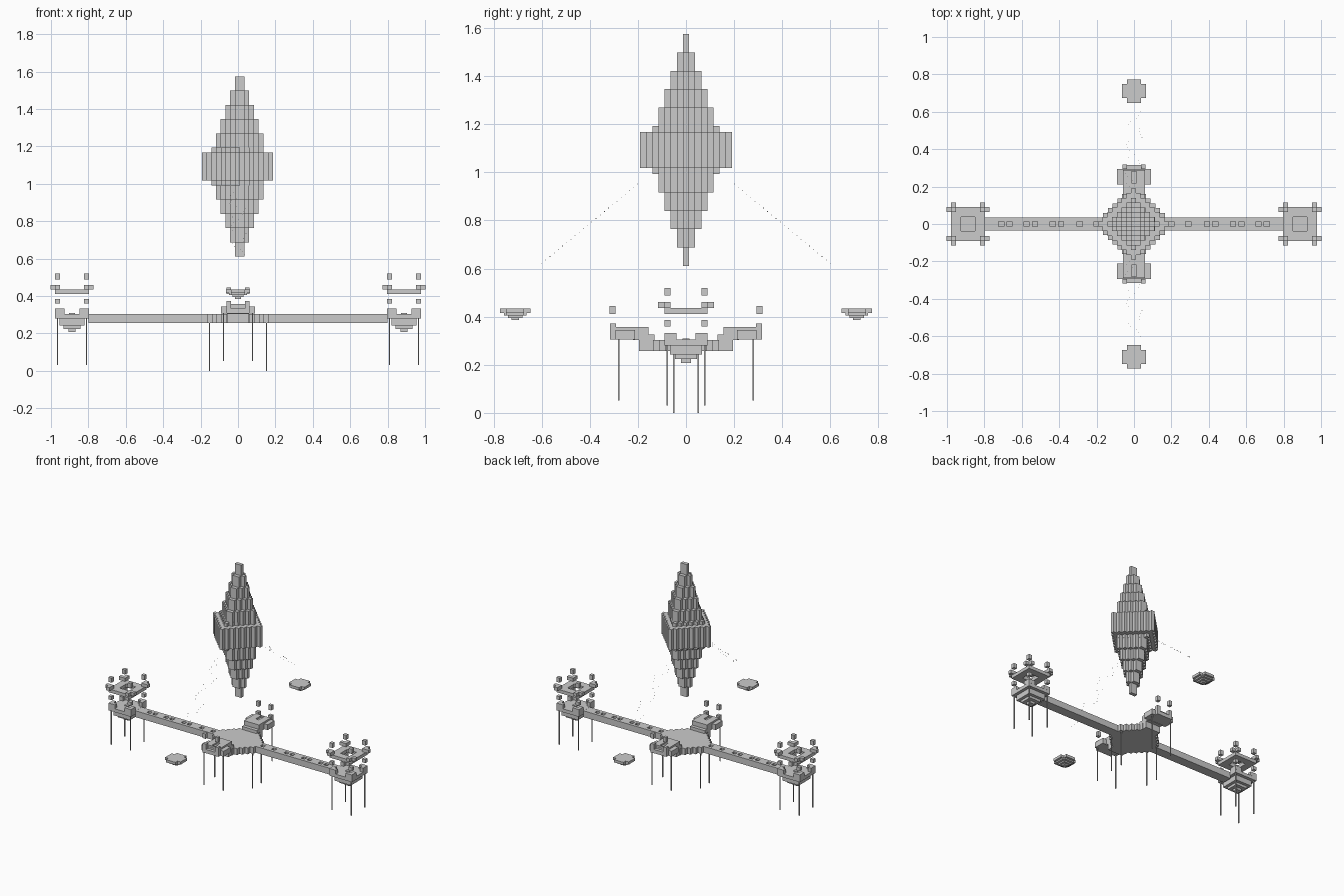
import bpy, bmesh, random
from mathutils import Vector

if "Cube" in bpy.data.objects:
    bpy.data.objects.remove(bpy.data.objects["Cube"])

GREY = (0.6, 0.6, 0.6, 1)
stone = bpy.data.materials.new("grey_stone")
stone.use_nodes = True
stone.diffuse_color = GREY
stone.node_tree.nodes["Principled BSDF"].inputs["Base Color"].default_value = GREY

V = 0.0254          # edge of one block
SIGNS = (-1, 1)


def build(name, boxes, offset=(0, 0, 0)):
    """One object made of boxes given as (x0, x1, y0, y1, z0, z1)."""
    bm = bmesh.new()
    for x0, x1, y0, y1, z0, z1 in boxes:
        lo, hi = Vector((x0, y0, z0)), Vector((x1, y1, z1))
        made = bmesh.ops.create_cube(bm, size=1)
        for vert in made["verts"]:
            vert.co = (lo + hi) / 2 + Vector(a * b for a, b in zip(vert.co, hi - lo))
    mesh = bpy.data.meshes.new(name)
    bm.to_mesh(mesh)
    bm.free()
    mesh.materials.append(stone)
    ob = bpy.data.objects.new(name, mesh)
    ob.location = offset
    bpy.context.collection.objects.link(ob)
    return ob


def around(cx, cy, hx, hy, z0, z1):
    return (cx - hx, cx + hx, cy - hy, cy + hy, z0, z1)


def slab(h, z0, z1):
    return around(0, 0, h, h, z0, z1)


def plus(h, cut, z0, z1):
    """Square slab with notched corners."""
    return [around(0, 0, h, h - cut, z0, z1), around(0, 0, h - cut, h, z0, z1)]


def carve(ob, boxes):
    cutter = build(ob.name + "_cutter", boxes, ob.location)
    cutter.hide_render = True
    cutter.hide_viewport = True
    mod = ob.modifiers.new("recess", "BOOLEAN")
    mod.operation = "DIFFERENCE"
    mod.object = cutter
    mod.solver = "EXACT"


# Floating crystal: diamond tiers, widest in the middle
def diamond(nx, ny, z0, z1):
    cx = 0.009 if nx % 2 == 0 else -0.003
    rows = []
    for j in range(-(ny // 2), ny // 2 + 1):
        rows.append(around(cx, j * V, (nx - 2 * abs(j)) * V / 2, V / 2, z0, z1))
    return rows


crystal = diamond(15, 15, 1.017, 1.168)
crystal += diamond(11, 11, 0.992, 1.017) + diamond(11, 11, 1.168, 1.193)
for k in range(1, 6):
    step = 3 * V * (5 - k)
    crystal += diamond(2 * k, 2 * k - 1, 1.193 + step, 1.193 + step + 3 * V)
    crystal += diamond(2 * k, 2 * k - 1, 0.992 - step - 3 * V, 0.992 - step)
build("crystal", crystal)

# Central platform with stepped rim
platform = [around(0, 0, 0.165 - k * V, 0.06 + k * V, 0.257, 0.303) for k in range(5)]
build("central_platform", platform)

for s in SIGNS:
    side = "left" if s > 0 else "right"
    # Bridge with a row of small recesses
    ends = sorted((s * 0.14, s * 0.8))
    bridge = build("bridge_" + side, [(*ends, -0.035, 0.035, 0.257, 0.303)])
    spots = (0.2, 0.29, 0.39, 0.435, 0.53, 0.575, 0.665, 0.71)
    carve(bridge, [around(s * x, 0, 0.014, 0.013, 0.28, 0.32) for x in spots])

    # Tower base: plate with inverted steps below
    at = (s * 0.8875, 0, 0)
    build("tower_base_" + side, [
        slab(0.09, 0.28, 0.304), slab(0.067, 0.242, 0.28),
        slab(0.045, 0.224, 0.242), slab(0.02, 0.207, 0.224),
        slab(0.015, 0.304, 0.31)], at)

    # Tower deck with a square opening
    deck = build("tower_deck_" + side, [slab(0.09, 0.412, 0.436)], at)
    carve(deck, [slab(0.038, 0.4, 0.45)])

    # Corner posts, flares, floating blocks and thin legs
    posts, flares, blocks, legs = [], [], [], []
    for a in SIGNS:
        for b in SIGNS:
            cx, cy, h = a * 0.0775, b * 0.0775, V / 2
            posts += [around(cx, cy, h, h, 0.304, 0.333),
                      around(cx - a * V, cy, h, h, 0.304, 0.333),
                      around(cx, cy - b * V, h, h, 0.304, 0.333)]
            flares += [around(cx, cy, h, h, 0.436, 0.46),
                       around(cx + a * V, cy, h, h, 0.436, 0.46),
                       around(cx, cy + b * V, h, h, 0.436, 0.46)]
            blocks += [around(cx, cy, h, h, 0.36, 0.385),
                       around(cx, cy, h, h, 0.487, 0.52)]
            legs.append(around(cx, cy, 0.003, 0.003, 0.03, 0.285))
    build("tower_posts_" + side, posts, at)
    build("tower_flares_" + side, flares, at)
    build("tower_floating_blocks_" + side, blocks, at)
    build("tower_legs_" + side, legs, at)

for s in SIGNS:
    side = "back" if s > 0 else "front"

    def span(hx, y0, y1, z0, z1):
        lo, hi = sorted((s * y0, s * y1))
        return (-hx, hx, lo, hi, z0, z1)

    # Stepped arm rising to a raised landing
    build("arm_" + side, [
        span(0.06, 0.12, 0.195, 0.257, 0.303), span(0.06, 0.13, 0.22, 0.303, 0.325),
        span(0.06, 0.155, 0.22, 0.325, 0.357)])
    landing = build("landing_" + side, [span(0.06, 0.2, 0.29, 0.31, 0.357)])
    carve(landing, [span(0.013, 0.22, 0.28, 0.335, 0.4)])
    build("landing_rim_" + side, [
        span(0.09, 0.212, 0.293, 0.306, 0.345), span(0.06, 0.2, 0.315, 0.306, 0.333)])

    # Landing posts, floating blocks and legs under landing and platform
    posts, blocks, legs = [], [], []
    for a in SIGNS:
        posts.append(around(a * 0.05, s * 0.303, V / 2, V / 2, 0.306, 0.372))
        blocks.append(around(a * 0.05, s * 0.305, 0.012, 0.012, 0.41, 0.445))
        legs += [around(a * 0.078, s * 0.28, 0.003, 0.003, 0.052, 0.31),
                 around(a * 0.152, s * 0.05, 0.003, 0.003, 0, 0.26)]
    build("landing_posts_" + side, posts)
    build("landing_floating_blocks_" + side, blocks)
    build("center_legs_" + side, legs)

    # Floating islet of shrinking layers
    islet = plus(0.063, V, 0.415, 0.434) + plus(0.047, 0.012, 0.405, 0.415)
    islet += [slab(0.03, 0.395, 0.405), slab(0.015, 0.385, 0.395)]
    build("islet_" + side, islet, (0, s * 0.71, 0))

    # Tiny specks drifting between islet and crystal
    random.seed(4)
    specks = []
    for k in range(24):
        t = k / 23
        specks.append(around(random.uniform(-0.05, 0.05), s * (0.2 + 0.4 * t),
                             0.0015, 0.0015, 0.95 - 0.33 * t, 0.953 - 0.33 * t))
    build("specks_" + side, specks)
